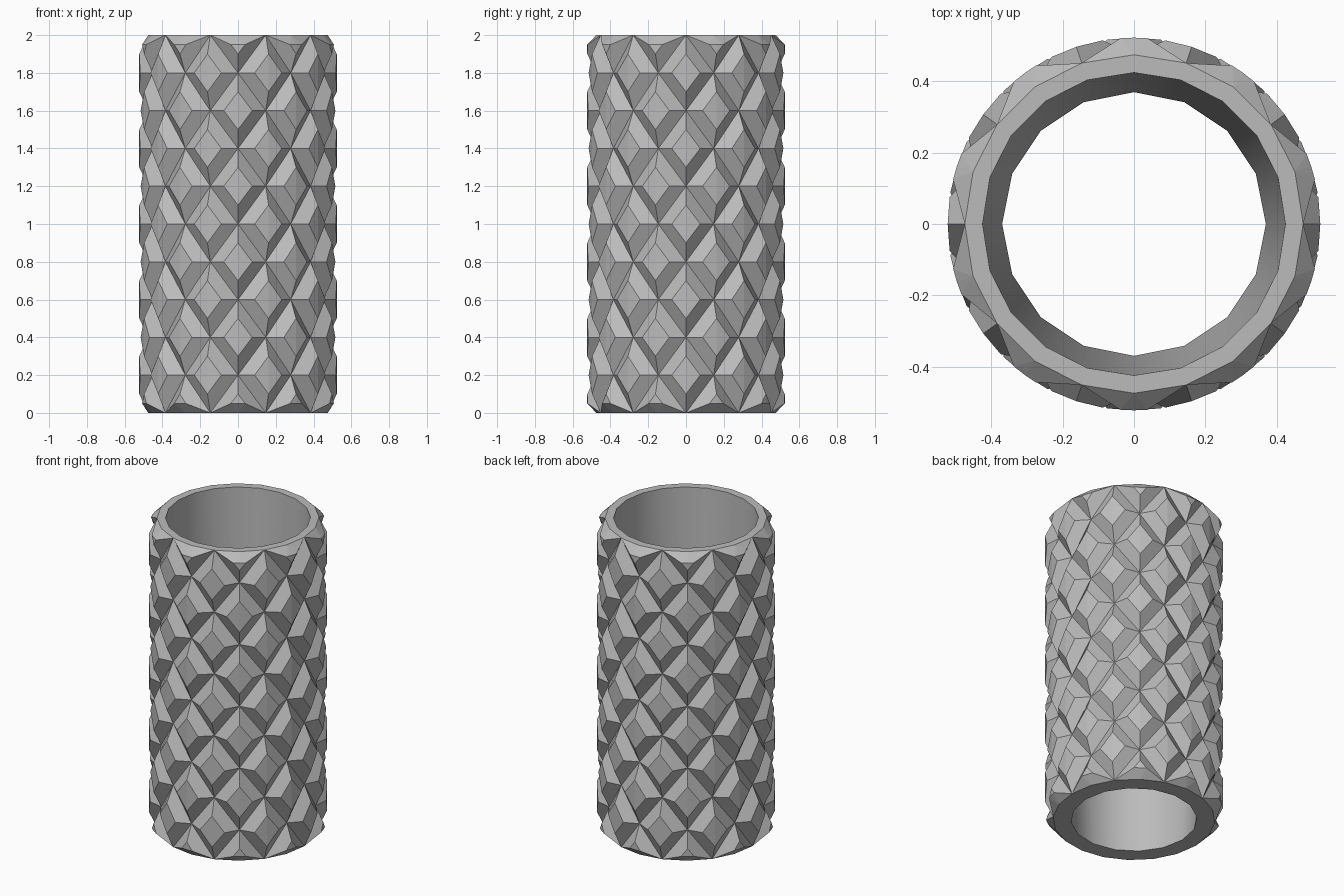
import bpy, bmesh
from math import sin, cos, pi, atan2
from mathutils import Matrix, Vector

cube = bpy.data.objects.get("Cube")
if cube:
    bpy.data.objects.remove(cube)

COLUMNS, ROW, HEIGHT = 10, 0.2, 2.0
VALLEY, PEAK = 0.475, 0.523          # radius of the star points and of the raised facets
FACET_ANGLE, FACET_H = 0.145, 0.1    # half size of a raised facet
TOP_SIDES, TOP_RADIUS = 20, 0.425    # bore at the top
LOW_SIDES, LOW_RADIUS = 16, 0.37     # bore at the bottom
STEP = pi / COLUMNS

grey = bpy.data.materials.new("stone grey")
grey.use_nodes = True
colour = (0.5, 0.5, 0.5, 1)
grey.diffuse_color = colour
grey.node_tree.nodes["Principled BSDF"].inputs["Base Color"].default_value = colour

bm = bmesh.new()


def ring_point(angle, z, radius=VALLEY):
    """Point on a circle, angle measured from the front."""
    return Vector((radius * sin(angle), -radius * cos(angle), z))


def add_face(points, turn):
    bm.faces.new([bm.verts.new(turn @ p) for p in points])


def full_cell(column_angle, z):
    """Diamond cell: raised facet folded down its middle, with four sloping sides."""
    turn = Matrix.Rotation(column_angle, 4, 'Z')
    outer = [ring_point(0, z - ROW), ring_point(STEP, z),
             ring_point(0, z + ROW), ring_point(-STEP, z)]
    facet = [ring_point(0, z - FACET_H, PEAK), ring_point(FACET_ANGLE, z, PEAK),
             ring_point(0, z + FACET_H, PEAK), ring_point(-FACET_ANGLE, z, PEAK)]
    add_face(facet[:3], turn)
    add_face([facet[2], facet[3], facet[0]], turn)
    for i in range(4):
        j = (i + 1) % 4
        add_face([outer[i], outer[j], facet[j], facet[i]], turn)


def rim_cell(column_angle, z, inward):
    """Half cell at an end, cut off by a bevel."""
    turn = Matrix.Rotation(column_angle, 4, 'Z')
    tip, middle = ring_point(0, z + inward * ROW), ring_point(0, z)
    low = ring_point(0, z + inward * FACET_H, PEAK)
    cut = z + inward * FACET_H / 2
    cut_middle = ring_point(0, cut, PEAK)
    for side in (-1, 1):
        star = ring_point(side * STEP, z)
        cut_side = ring_point(side * FACET_ANGLE / 2, cut, PEAK)
        add_face([low, cut_side, cut_middle], turn)
        add_face([tip, star, cut_side, low], turn)
        add_face([star, middle, cut_side], turn)
        add_face([cut_side, middle, cut_middle], turn)


def bore_ring(sides, radius, z):
    return [bm.verts.new(ring_point(2 * pi * i / sides, z, radius)) for i in range(sides)]


def rim_ring(z):
    """Open edge of the faceted outside at one end, in order from the front."""
    found = [v for v in bm.verts if v.is_boundary and abs(v.co.z - z) < 0.001]
    return sorted(found, key=lambda v: (atan2(v.co.x, -v.co.y) + 0.01) % (2 * pi))


def stitch(a, b, smooth=False):
    """Join two rings of any number of points with triangles."""
    i = j = 0
    while i < len(a) or j < len(b):
        va, vb = a[i % len(a)], b[j % len(b)]
        if (i + 1) * len(b) <= (j + 1) * len(a):
            i += 1
            third = a[i % len(a)]
        else:
            j += 1
            third = b[j % len(b)]
        bm.faces.new((va, vb, third)).smooth = smooth


# Faceted outside: every other row is shifted by half a column
for row in range(11):
    z = row * ROW
    for column in range(COLUMNS):
        angle = (2 * column + row % 2) * STEP
        if row == 0:
            rim_cell(angle, z, 1)
        elif row == 10:
            rim_cell(angle, z, -1)
        else:
            full_cell(angle, z)
bmesh.ops.remove_doubles(bm, verts=bm.verts, dist=0.0005)

# Flat end rings and the smooth tapered bore
low_rim, top_rim = rim_ring(0), rim_ring(HEIGHT)
low_bore = bore_ring(LOW_SIDES, LOW_RADIUS, 0)
top_bore = bore_ring(TOP_SIDES, TOP_RADIUS, HEIGHT)
stitch(low_rim, low_bore)
stitch(top_rim, top_bore)
stitch(low_bore, top_bore, smooth=True)

bmesh.ops.recalc_face_normals(bm, faces=bm.faces)
mesh = bpy.data.meshes.new("faceted_tube")
bm.to_mesh(mesh)
bm.free()
mesh.materials.append(grey)
tube = bpy.data.objects.new("faceted_tube", mesh)
bpy.context.collection.objects.link(tube)
